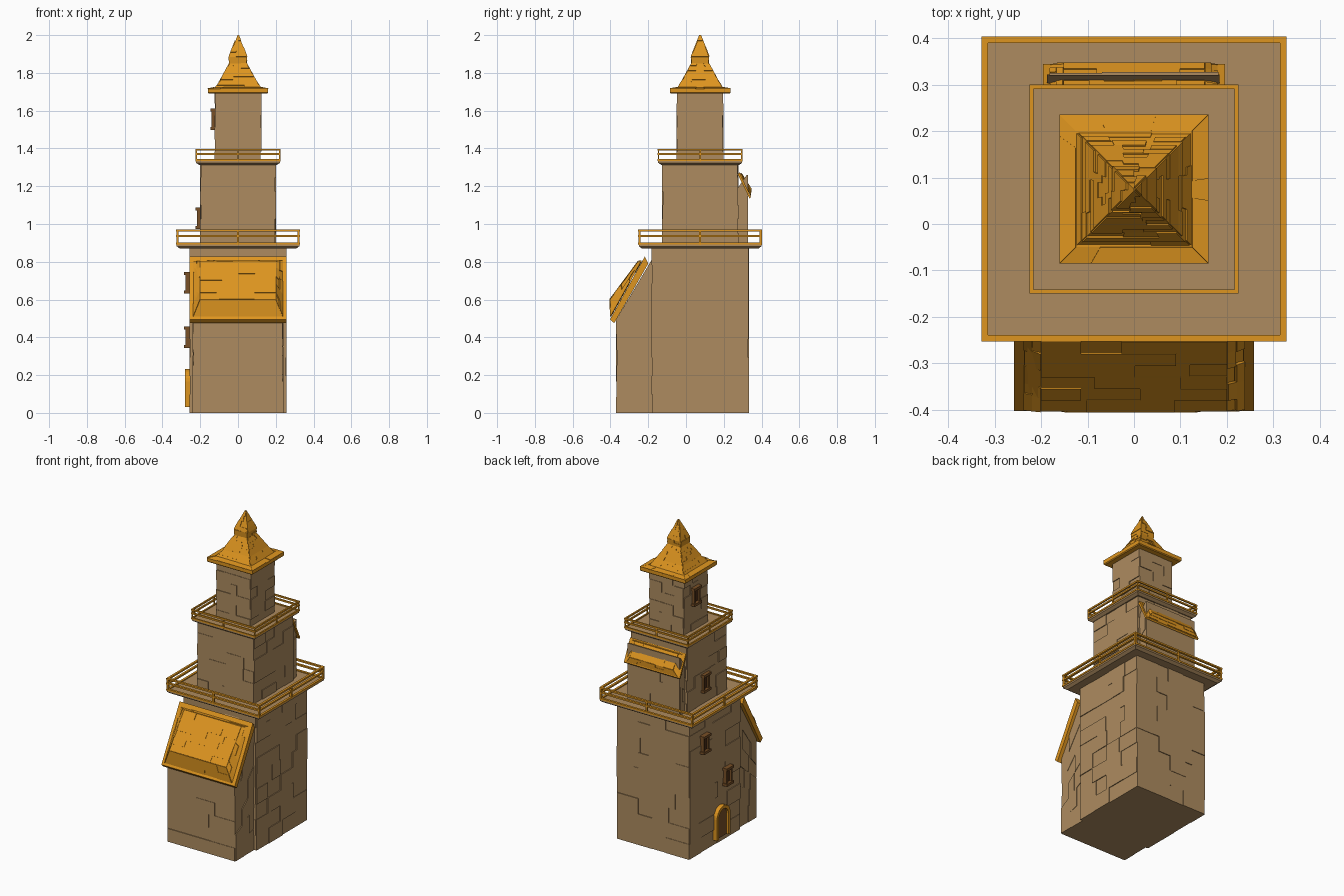
import bpy, bmesh, math, random
from mathutils import Vector

if "Cube" in bpy.data.objects:
    bpy.data.objects.remove(bpy.data.objects["Cube"])

random.seed(4)
CY = 0.075  # tower axis in y


def mat(name, col):
    m = bpy.data.materials.new(name)
    m.diffuse_color = (*col, 1)
    m.use_nodes = True
    m.node_tree.nodes["Principled BSDF"].inputs["Base Color"].default_value = m.diffuse_color
    return m


STONE = mat("stone", (0.42, 0.26, 0.115))
WOOD = mat("orange_wood", (0.73, 0.30, 0.014))
FRAME = mat("dark_wood", (0.19, 0.08, 0.02))
PANE = mat("pane", (0.07, 0.025, 0.008))


def finish(name, bm, m):
    bmesh.ops.recalc_face_normals(bm, faces=bm.faces)
    me = bpy.data.meshes.new(name)
    bm.to_mesh(me)
    bm.free()
    ob = bpy.data.objects.new(name, me)
    me.materials.append(m)
    bpy.context.collection.objects.link(ob)
    return ob


def loft(bm, *rings):
    """Closed solid through a list of equal-length rings."""
    vs = [[bm.verts.new(p) for p in r] for r in rings]
    n = len(vs[0])
    bm.faces.new(vs[0][::-1])
    bm.faces.new(vs[-1])
    for lo, up in zip(vs, vs[1:]):
        for i in range(n):
            j = (i + 1) % n
            bm.faces.new((lo[i], lo[j], up[j], up[i]))


def sq(h, z):
    return [Vector((x * h, CY + y * h, z)) for x, y in ((-1, -1), (1, -1), (1, 1), (-1, 1))]


def box(bm, x0, x1, y0, y1, z0, z1):
    loft(bm, *[[(x0, y0, z), (x1, y0, z), (x1, y1, z), (x0, y1, z)] for z in (z0, z1)])


def skin(bm, quad, rows, cols, d):
    """Random courses of blocks or shingles standing slightly proud of a quad."""
    a, b, c, e = [Vector(p) for p in quad]
    n = (b - a).cross(e - a).normalized()
    at = lambda u, v: a.lerp(b, u).lerp(e.lerp(c, u), v)
    for r in range(rows):
        cuts = [0] + [(i + random.uniform(-.3, .3)) / cols for i in range(1, cols)] + [1]
        for u0, u1 in zip(cuts, cuts[1:]):
            h = random.choice((0, d * .5, d, d))
            if h == 0:
                continue
            p = [at(u0, r / rows), at(u1, r / rows), at(u1, (r + 1) / rows), at(u0, (r + 1) / rows)]
            loft(bm, [q - n * .002 for q in p], [q + n * h for q in p])


def clad(bm, lo, up, rows, cols, d=.005):
    for i in range(4):
        j = (i + 1) % 4
        skin(bm, (lo[i], lo[j], up[j], up[i]), rows, cols, d)


def masonry(name, lo, up, rows, cols):
    bm = bmesh.new()
    loft(bm, lo, up)
    clad(bm, lo, up, rows, cols)
    finish(name, bm, STONE)


# Three stacked tower stages
for name, h, z0, z1, rows, cols in (("lower_tower", .253, 0, .88, 9, 4),
                                    ("middle_tower", .197, .88, 1.32, 6, 4),
                                    ("upper_tower", .119, 1.32, 1.70, 6, 3)):
    masonry(name, sq(h, z0), sq(h, z1), rows, cols)


# Front and rear projecting bays with sloped tops
def bay(name, w, y0, y1, z0, za, zb, rows, cols):
    xy = ((-w, y0), (w, y0), (w, y1), (-w, y1))
    masonry(name, [Vector((*p, z0)) for p in xy],
            [Vector((*p, z)) for p, z in zip(xy, (za, za, zb, zb))], rows, cols)


bay("front_bay", .236, -.366, -.17, 0, .50, .83, 6, 3)
bay("rear_bay", .182, .26, .322, .89, 1.17, 1.26, 4, 3)


# Lean-to roofs: a plate carrying a raised tapered panel
def lean_to(name, tr, rows):
    ring = lambda w, low, high: [tr(-w, *low), tr(w, *low), tr(w, *high), tr(-w, *high)]
    bm = bmesh.new()
    loft(bm, ring(.258, (-.38, .475), (-.2, .79)), ring(.258, (-.402, .495), (-.218, .828)))
    lo = ring(.236, (-.398, .51), (-.235, .803))
    up = ring(.2, (-.402, .60), (-.252, .802))
    loft(bm, lo, up)
    clad(bm, lo, up, 2, 5, .004)
    skin(bm, up, rows, 4, .004)
    finish(name, bm, WOOD)


lean_to("front_lean_to_roof", lambda x, y, z: Vector((x, y, z)), 6)
lean_to("rear_lean_to_roof", lambda x, y, z: Vector(
    (-x * .76, .345 - .34 * (y + .405), 1.135 + .4 * (z - .475))), 4)


# Balconies: bevelled slab plus square railing
def balcony(name, h, z, top, t):
    bm = bmesh.new()
    loft(bm, sq(h - .02, z), sq(h - .003, z + .012), sq(h - .003, z + .026))
    finish(name + "_slab", bm, STONE)
    bm = bmesh.new()
    i = h - t
    for zt in (z + .032, (z + .026 + top) / 2 + .008, top):
        z0 = zt - .010
        for s in (-1, 1):
            box(bm, -h, h, CY + s * h, CY + s * i, z0, zt)
            box(bm, s * h, s * i, CY - i, CY + i, z0, zt)
    m = h - t / 2
    for px in (-m, 0, m):
        for py in (-m, 0, m):
            if px or py:
                r = t * .4
                box(bm, px - r, px + r, CY + py - r, CY + py + r, z + .02, top - .002)
    finish(name + "_railing", bm, WOOD)


balcony("lower_balcony", .328, .87, .97, .014)
balcony("upper_balcony", .225, 1.312, 1.398, .009)

# Spire: eave slab and stepped, shingled bell profile
bm = bmesh.new()
loft(bm, sq(.155, 1.69), sq(.16, 1.695), sq(.16, 1.715), sq(.125, 1.722))
clad(bm, sq(.16, 1.716), sq(.125, 1.722), 1, 5, .003)
prof = [(.12, 1.72), (.092, 1.762), (.066, 1.81), (.044, 1.85), (.046, 1.885), (.038, 1.908), (.001, 2.0)]
rings = [sq(*p) for p in prof]
loft(bm, *rings)
for k, (lo, up) in enumerate(zip(rings, rings[1:])):
    clad(bm, lo, up, (3, 3, 3, 2, 1, 3)[k], 3 if k < 3 else 2, .004)
finish("spire_roof", bm, WOOD)


# Windows on the left wall
def window(name, x, y, z, w=.03, h=.057):
    bm = bmesh.new()
    for s in (-1, 1):
        box(bm, x - .022, x + .01, y + s * w, y + s * (w - .012), z - h, z + h)
        c = z + s * (h - .008)
        box(bm, x - .029, x + .01, y - w - .006, y + w + .006, c - .008, c + .008)
    finish(name + "_frame", bm, FRAME)
    bm = bmesh.new()
    box(bm, x - .010, x + .01, y - w + .005, y + w - .005, z - h + .005, z + h - .005)
    finish(name + "_pane", bm, PANE)


for i, (x, y, z) in enumerate(((-.257, -.04, .40), (-.257, .19, .69), (-.195, .10, 1.03), (-.117, .085, 1.555))):
    window("window_%d" % (i + 1), x, y, z)


# Arched door on the left wall
def arch(r, x):
    zs = .165
    pts = [(x, .02 - r, .032)]
    pts += [(x, .02 - r * math.cos(math.pi * k / 10), zs + r * math.sin(math.pi * k / 10)) for k in range(11)]
    return pts + [(x, .02 + r, .032)]


bm = bmesh.new()
rows = [[bm.verts.new(p) for p in arch(r, x)] for r, x in ((.068, -.25), (.068, -.28), (.048, -.28), (.048, -.25))]
for k in range(4):
    p, q = rows[k], rows[(k + 1) % 4]
    for i in range(12):
        bm.faces.new((p[i], p[i + 1], q[i + 1], q[i]))
for e in (0, -1):
    bm.faces.new([r[e] for r in rows])
finish("door_arch", bm, WOOD)
bm = bmesh.new()
loft(bm, arch(.05, -.25), arch(.05, -.266))
finish("door_panel", bm, FRAME)
